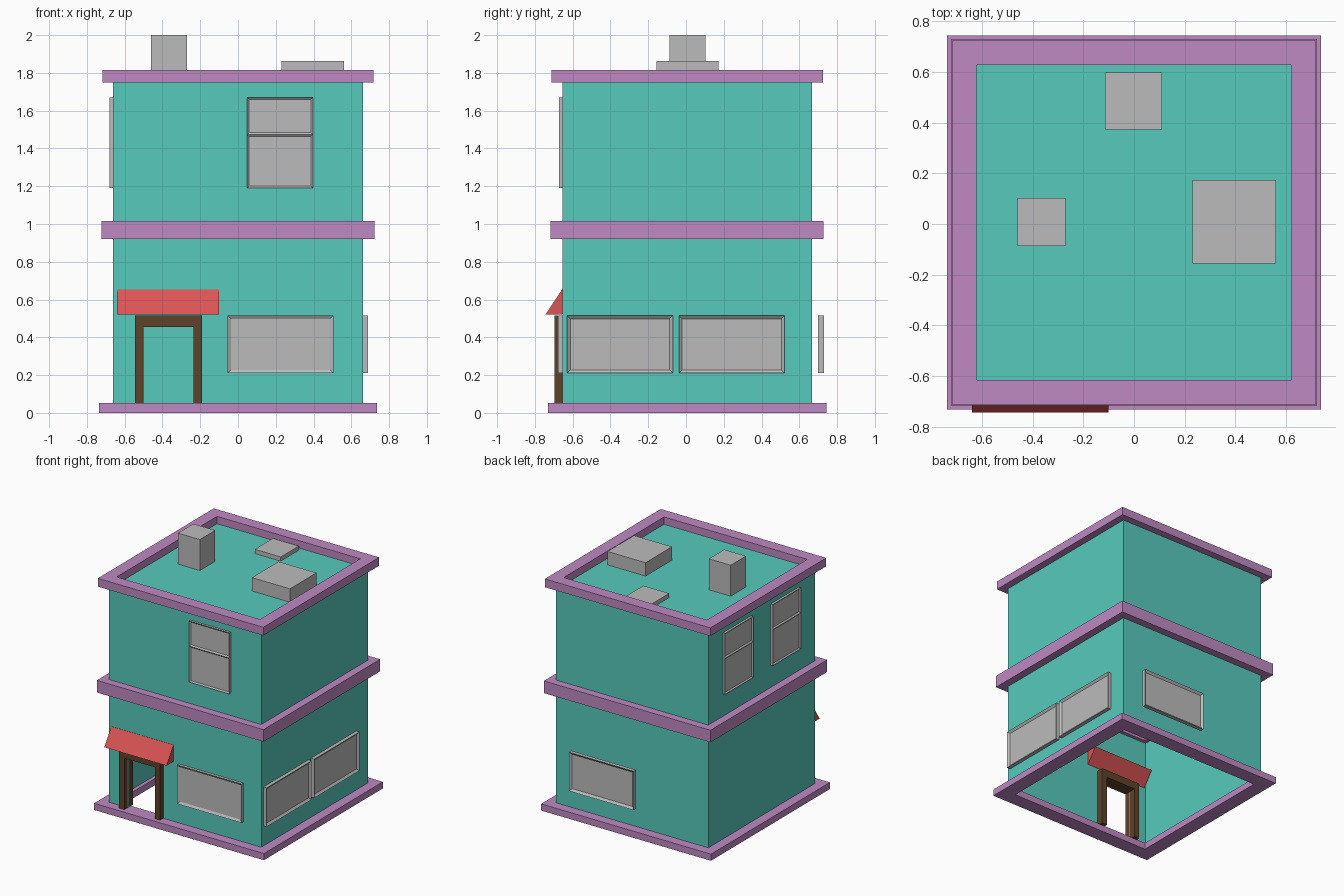
import bpy
import bmesh
from math import radians
from mathutils import Matrix, Vector

if "Cube" in bpy.data.objects:
    bpy.data.objects.remove(bpy.data.objects["Cube"], do_unlink=True)


def material(name, rgb):
    m = bpy.data.materials.new(name)
    m.use_nodes = True
    m.diffuse_color = (*rgb, 1)
    m.node_tree.nodes["Principled BSDF"].inputs["Base Color"].default_value = (*rgb, 1)
    return m


TEAL = material("teal", (0.095, 0.59, 0.50))
PURPLE = material("purple", (0.52, 0.25, 0.54))
GREY = material("grey", (0.50, 0.50, 0.50))
RED = material("red", (0.71, 0.089, 0.089))
BROWN = material("brown", (0.112, 0.056, 0.023))


def finish(name, bm, mat):
    bmesh.ops.recalc_face_normals(bm, faces=bm.faces)
    mesh = bpy.data.meshes.new(name)
    bm.to_mesh(mesh)
    bm.free()
    mesh.materials.append(mat)
    obj = bpy.data.objects.new(name, mesh)
    bpy.context.collection.objects.link(obj)
    return obj


def prism(name, outline, axis, lo, hi, mat):
    """Extrude a 2D outline along an axis from lo to hi."""
    place = {"x": lambda a, b: (lo, a, b),
             "y": lambda a, b: (a, lo, b),
             "z": lambda a, b: (a, b, lo)}[axis]
    shift = Vector([(hi - lo) * (axis == k) for k in "xyz"])
    bm = bmesh.new()
    face = bm.faces.new([bm.verts.new(place(*p)) for p in outline])
    new = bmesh.ops.extrude_face_region(bm, geom=[face], use_keep_orig=True)["geom"]
    bmesh.ops.translate(bm, vec=shift, verts=[v for v in new if isinstance(v, bmesh.types.BMVert)])
    return finish(name, bm, mat)


def box(name, x0, x1, y0, y1, z0, z1, mat):
    return prism(name, [(x0, y0), (x1, y0), (x1, y1), (x0, y1)], "z", z0, z1, mat)


CY = 0.006      # building centre in y
WALL = 0.661    # half width of the walls
INNER = 0.622   # half width of the trim openings


def trim(name, outer, z0, z1):
    """Square ring around the building."""
    bm = bmesh.new()
    corners = [(-1, -1), (1, -1), (1, 1), (-1, 1)]
    loops = [[bm.verts.new((sx * r, sy * r + CY, z)) for sx, sy in corners]
             for r, z in ((outer, z0), (outer, z1), (INNER, z1), (INNER, z0))]
    for i in range(4):
        a, b = loops[i], loops[(i + 1) % 4]
        for k in range(4):
            n = (k + 1) % 4
            bm.faces.new((a[k], a[n], b[n], b[k]))
    return finish(name, bm, PURPLE)


def window(name, location, angle, width, heights, thick, border):
    """Stacked sashes with recessed panes, facing -y before turning."""
    bm = bmesh.new()
    for z0, z1 in zip(heights, heights[1:]):
        size = Matrix.Diagonal((width, thick, z1 - z0, 1))
        mid = Matrix.Translation((0, -thick / 2, (z0 + z1) / 2))
        verts = bmesh.ops.create_cube(bm, size=1, matrix=mid @ size)["verts"]
        faces = {f for v in verts for f in v.link_faces}
        front = min(faces, key=lambda f: f.calc_center_median().y)
        bmesh.ops.inset_region(bm, faces=[front], thickness=border, depth=0)
        bmesh.ops.translate(bm, vec=(0, thick * 0.5, 0), verts=front.verts)
    bm.transform(Matrix.Translation((*location, 0)) @ Matrix.Rotation(radians(angle), 4, "Z"))
    return finish(name, bm, GREY)


# Walls: thin hollow shell with a doorway notch in the front
FRONT, BACK = CY - WALL, CY + WALL
T = 0.01
DOOR_L, DOOR_R, DOOR_TOP = -0.50, -0.235, 0.455
prism("front_wall",
      [(-WALL, 0.04), (DOOR_L, 0.04), (DOOR_L, DOOR_TOP), (DOOR_R, DOOR_TOP),
       (DOOR_R, 0.04), (WALL, 0.04), (WALL, 1.76), (-WALL, 1.76)],
      "y", FRONT, FRONT + T, TEAL)
prism("side_and_back_walls",
      [(-WALL, FRONT + T), (-WALL, BACK), (WALL, BACK), (WALL, FRONT + T),
       (WALL - T, FRONT + T), (WALL - T, BACK - T), (T - WALL, BACK - T), (T - WALL, FRONT + T)],
      "z", 0.04, 1.76, TEAL)
box("flat_roof", -0.64, 0.64, CY - 0.64, CY + 0.64, 1.74, 1.757, TEAL)

# Purple trim rings
trim("base_trim", 0.737, 0, 0.052)
trim("middle_trim", 0.723, 0.92, 1.015)
trim("roof_trim", 0.718, 1.75, 1.815)

# Rooftop boxes
box("chimney", -0.46, -0.27, -0.087, 0.103, 1.75, 2.0, GREY)
box("large_roof_vent", 0.23, 0.56, -0.156, 0.173, 1.75, 1.862, GREY)
box("small_roof_vent", -0.115, 0.11, 0.372, 0.597, 1.75, 1.79, GREY)

# Wide ground floor windows
LOW = (0.21, 0.515)
window("front_lower_window", (0.225, FRONT), 0, 0.56, LOW, 0.022, 0.025)
window("back_lower_window", (0.225, 0.70), 180, 0.56, LOW, 0.03, 0.025)
for side, y in (("front", -0.35), ("back", 0.242)):
    window("left_lower_window_" + side, (WALL, y), 90, 0.56, LOW, 0.028, 0.025)

# Tall upper floor windows with two sashes
HIGH = (1.19, 1.473, 1.67)
window("front_upper_window", (0.222, FRONT), 0, 0.348, HIGH, 0.018, 0.015)
for side, y in (("front", -0.28), ("back", 0.31)):
    window("right_upper_window_" + side, (-WALL, y), -90, 0.348, HIGH, 0.018, 0.015)

# Door frame and slanted awning
prism("door_frame",
      [(-0.545, 0.05), (DOOR_L, 0.05), (DOOR_L, DOOR_TOP), (DOOR_R, DOOR_TOP),
       (DOOR_R, 0.05), (-0.19, 0.05), (-0.19, 0.515), (-0.545, 0.515)],
      "y", -0.695, -0.59, BROWN)
prism("awning", [(-0.743, 0.522), (-0.657, 0.522), (-0.56, 0.652), (-0.657, 0.652)],
      "x", -0.64, -0.10, RED)
